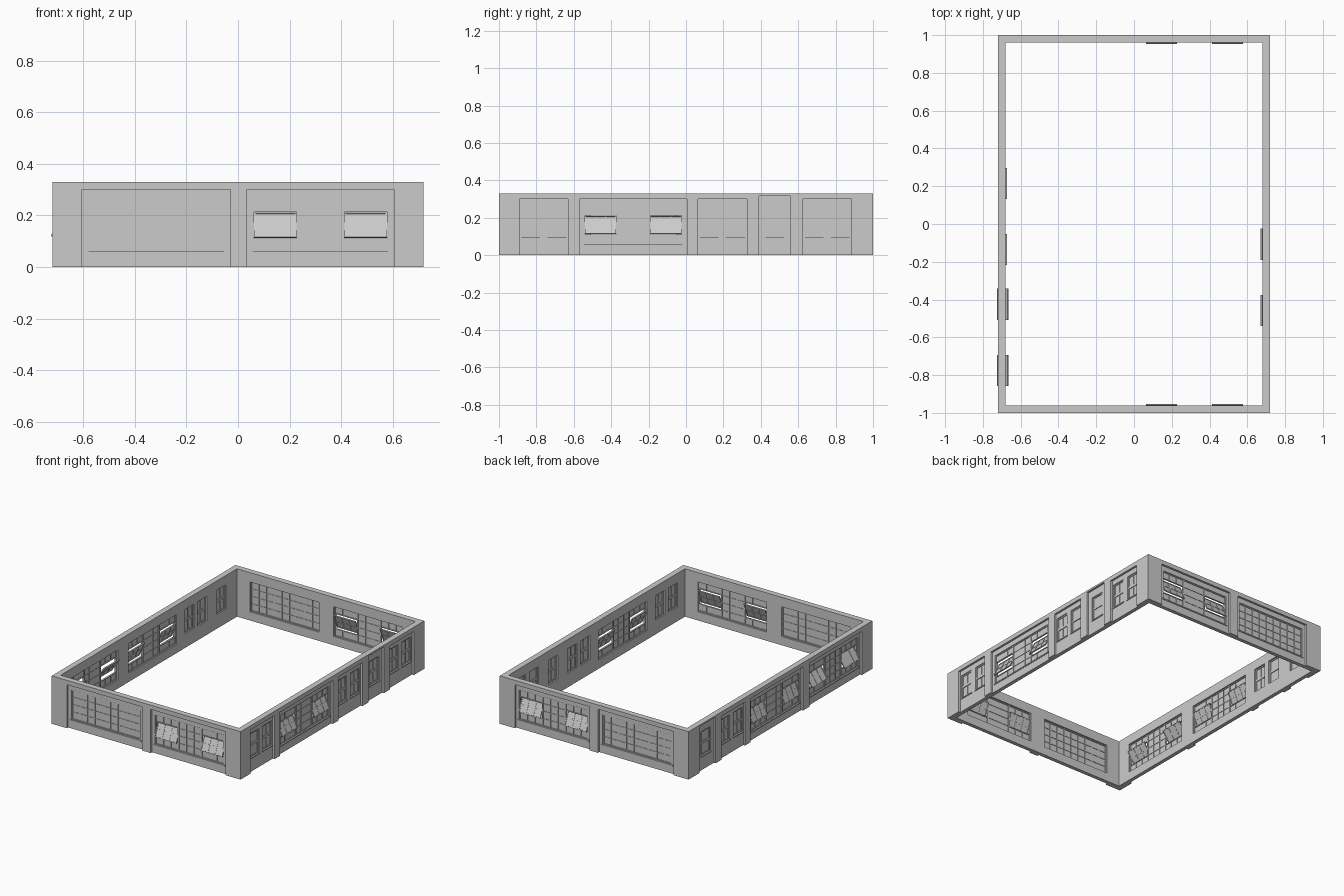
import bpy, bmesh, math
from mathutils import Vector

default = bpy.data.objects.get("Cube")
if default:
    bpy.data.objects.remove(default)

HX, HY, H, T = 0.72, 1.0, 0.33, 0.04   # half sizes, height, wall thickness
RECESS = 0.014                         # bay setback behind the piers
PLANE = 0.025                          # depth of the window plane
Z0, Z1 = 0.06, 0.265                   # large window sill and head
S0 = 0.098                             # small window sill
WIDE = 0.525                           # large window width

# Wall coordinates: u along the wall, d inward from its outer face, z up
WALLS = {
    "front": lambda u, d, z: (u, d - HY, z),
    "back": lambda u, d, z: (u, HY - d, z),
    "left": lambda u, d, z: (HX - d, u, z),
    "right": lambda u, d, z: (d - HX, u, z),
}


def box(bm, place, u, d, z, tilt=0.0):
    """Box from three ranges, optionally pivoted about the window's mid line."""
    zc = (Z0 + Z1) / 2
    for v in bmesh.ops.create_cube(bm, size=1)["verts"]:
        p = [r[0] + (c + 0.5) * (r[1] - r[0]) for c, r in zip(v.co, (u, d, z))]
        a, b = p[1] - PLANE, p[2] - zc
        p[1] = PLANE + a * math.cos(tilt) + b * math.sin(tilt)
        p[2] = zc + b * math.cos(tilt) - a * math.sin(tilt)
        v.co = Vector(place(*p))


def finish(bm, name):
    bmesh.ops.recalc_face_normals(bm, faces=bm.faces)
    mesh = bpy.data.meshes.new(name)
    bm.to_mesh(mesh)
    bm.free()
    ob = bpy.data.objects.new(name, mesh)
    bpy.context.collection.objects.link(ob)
    return ob


def grid(bm, place, u, z, cols, rows, edge, bar, tilt=0.0, depth=0.012):
    """Glazed sash: outer frame, glazing bars and a thin pane."""
    d = (PLANE - depth / 2, PLANE + depth / 2)
    thin = (PLANE - depth / 3, PLANE + depth / 3)
    for a in (u[0], u[1] - edge):
        box(bm, place, (a, a + edge), d, z, tilt)
    for a in (z[0], z[1] - edge):
        box(bm, place, (u[0] + edge, u[1] - edge), d, (a, a + edge), tilt)
    for i in range(1, cols):
        m = u[0] + (u[1] - u[0]) * i / cols
        box(bm, place, (m - bar / 2, m + bar / 2), thin, z, tilt)
    for i in range(1, rows):
        m = z[0] + (z[1] - z[0]) * i / rows
        box(bm, place, u, thin, (m - bar / 2, m + bar / 2), tilt)
    box(bm, place, u, (PLANE - 0.001, PLANE + 0.001), z, tilt)


def large_window(name, place, u0, tilt):
    """Nine by four panes; a tilt opens a pivot sash in each outer third."""
    bm = bmesh.new()
    u1, third, row = u0 + WIDE, WIDE / 3, (Z1 - Z0) / 4
    if not tilt:
        grid(bm, place, (u0, u1), (Z0, Z1), 9, 4, 0.006, 0.004)
    else:
        for i in range(3):
            u = (u0 + third * i, u0 + third * (i + 1))
            if i == 1:
                grid(bm, place, u, (Z0, Z1), 3, 4, 0.005, 0.004)
                continue
            for z in ((Z0, Z0 + row), (Z1 - row, Z1)):
                grid(bm, place, u, z, 3, 1, 0.005, 0.004)
            for a in (u[0], u[1] - 0.005):
                box(bm, place, (a, a + 0.005), (PLANE - 0.006, PLANE + 0.006),
                    (Z0 + row, Z1 - row))
            sash = (u[0] + 0.005, u[1] - 0.005)
            grid(bm, place, sash, (Z0 + row, Z1 - row), 3, 2, 0.005, 0.004,
                 math.radians(tilt), 0.008)
    # Projecting sill
    box(bm, place, (u0 - 0.01, u1 + 0.01), (RECESS - 0.005, PLANE), (Z0 - 0.008, Z0))
    finish(bm, name)


def small_window(name, place, u0, u1):
    """Double-hung window with two panes in each sash."""
    bm = bmesh.new()
    mid = (S0 + Z1) / 2
    for z in ((S0, mid), (mid, Z1)):
        grid(bm, place, (u0, u1), z, 2, 1, 0.008, 0.005)
    box(bm, place, (u0 - 0.005, u1 + 0.005), (RECESS - 0.005, PLANE), (S0 - 0.007, S0))
    finish(bm, name)


# Bays per wall: start, end, kind, sash tilt in degrees
STREET = [(-0.605, -0.03, "large", 0), (0.035, 0.605, "large", 22)]
BAYS = {
    "front": STREET,
    "back": STREET,
    "left": [(-0.89, -0.63, "pair", 0), (-0.57, 0.005, "large", 24),
             (0.065, 0.325, "pair", 0), (0.39, 0.56, "single", 0),
             (0.625, 0.885, "pair", 0)],
    "right": [(-0.885, -0.315, "large", 33), (-0.245, 0.325, "large", 22),
              (0.385, 0.64, "pair", 0), (0.705, 0.88, "single", 0)],
}

recesses, openings = bmesh.new(), bmesh.new()
for wall, bays in BAYS.items():
    place = WALLS[wall]
    for n, (a, b, kind, tilt) in enumerate(bays, 1):
        top = 0.318 if kind == "single" else 0.3
        box(recesses, place, (a, b), (-0.05, RECESS), (-0.05, top))
        mid = (a + b) / 2
        name = f"{wall}_window_{n}"
        if kind == "large":
            # Street windows sit toward the middle of the facade
            start = mid - WIDE / 2
            box(openings, place, (start, start + WIDE), (-0.05, 0.1), (Z0, Z1))
            large_window(name, place, start, tilt)
        else:
            for k, c in enumerate((mid - 0.07, mid + 0.07) if kind == "pair" else (mid,)):
                u = (c - 0.05, c + 0.05)
                box(openings, place, u, (-0.05, 0.1), (S0, Z1))
                small_window(f"{name}_{'ab'[k]}", place, *u)

# Wall ring: an extruded rectangle with an inset court
bm = bmesh.new()
rings = []
for z in (0, H):
    for inset in (0, T):
        x, y = HX - inset, HY - inset
        rings.append([bm.verts.new((sx * x, sy * y, z))
                      for sx, sy in ((-1, -1), (1, -1), (1, 1), (-1, 1))])
low_out, low_in, top_out, top_in = rings
for r, s in ((low_out, low_in), (top_out, top_in), (low_out, top_out), (low_in, top_in)):
    for i in range(4):
        j = (i + 1) % 4
        bm.faces.new((r[i], r[j], s[j], s[i]))
walls = finish(bm, "walls")

# Cut the recessed bays, then the window openings
for cutter in (finish(recesses, "bay_cutter"), finish(openings, "opening_cutter")):
    cutter.hide_render = True
    mod = walls.modifiers.new(cutter.name, "BOOLEAN")
    mod.operation, mod.solver, mod.object = "DIFFERENCE", "EXACT", cutter
    bpy.context.view_layer.objects.active = walls
    bpy.ops.object.modifier_apply(modifier=mod.name)
    bpy.data.objects.remove(cutter)
